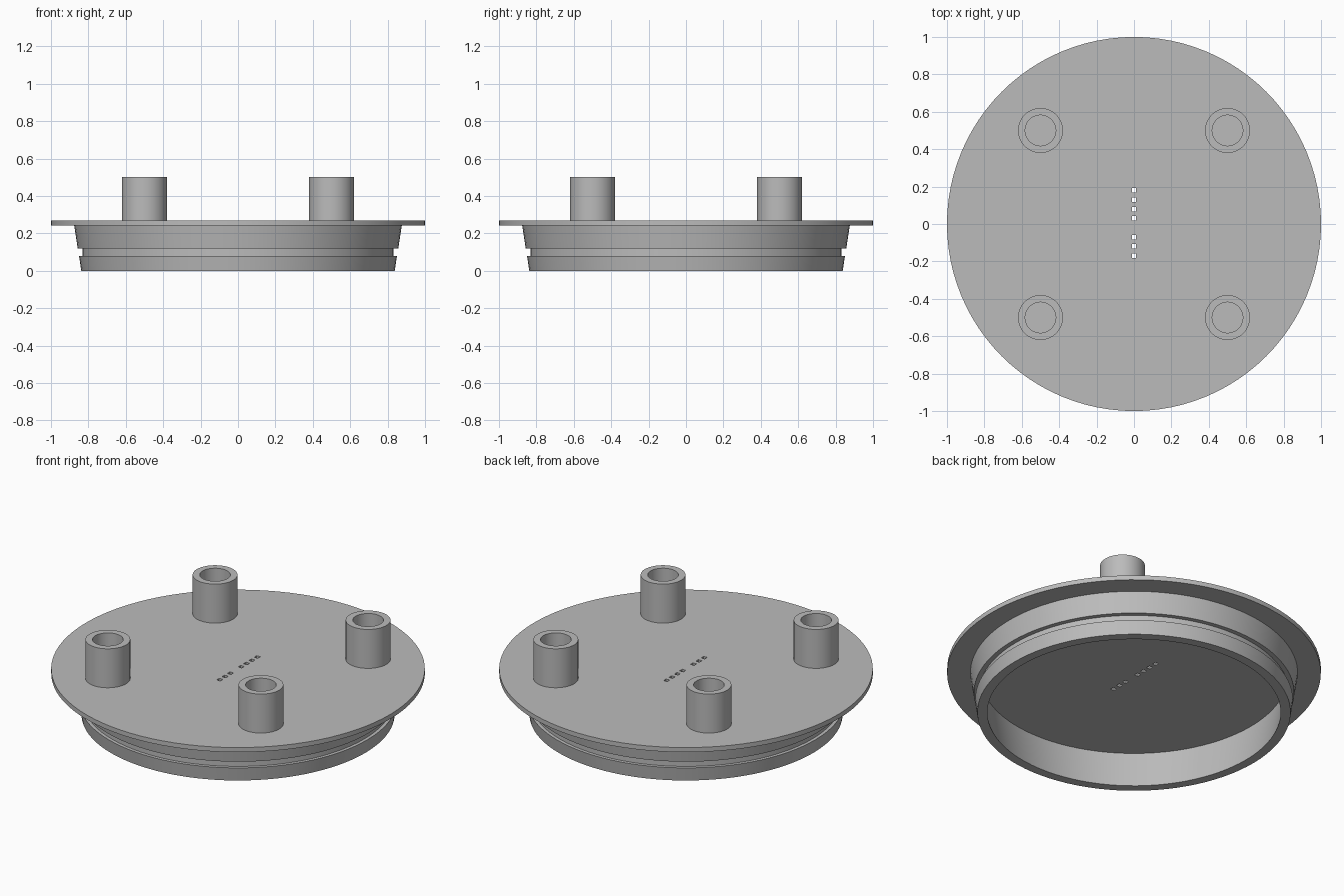
import bpy
import bmesh
from math import radians, tau
from mathutils import Matrix, Vector

if "Cube" in bpy.data.objects:
    bpy.data.objects.remove(bpy.data.objects["Cube"])

grey = bpy.data.materials.new("plain grey")
grey.use_nodes = True
colour = (0.5, 0.5, 0.5, 1)
grey.diffuse_color = colour
grey.node_tree.nodes["Principled BSDF"].inputs["Base Color"].default_value = colour


def add_object(name, bm):
    bmesh.ops.recalc_face_normals(bm, faces=bm.faces)
    mesh = bpy.data.meshes.new(name)
    bm.to_mesh(mesh)
    bm.free()
    mesh.materials.append(grey)
    obj = bpy.data.objects.new(name, mesh)
    bpy.context.collection.objects.link(obj)
    return obj


def lathe(name, profile, sides, centre=(0, 0)):
    """Spin an (r, z) profile into a round part."""
    bm = bmesh.new()
    verts = [bm.verts.new((r, 0, z)) for r, z in profile]
    edges = [bm.edges.new(pair) for pair in zip(verts, verts[1:])]
    bmesh.ops.spin(bm, geom=verts + edges, cent=(0, 0, 0), axis=(0, 0, 1),
                   angle=tau, steps=sides, use_merge=True)
    bmesh.ops.remove_doubles(bm, verts=bm.verts, dist=0.0001)
    bmesh.ops.translate(bm, verts=bm.verts, vec=Vector((*centre, 0)))
    obj = add_object(name, bm)
    bpy.ops.object.select_all(action="DESELECT")
    obj.select_set(True)
    bpy.context.view_layer.objects.active = obj
    bpy.ops.object.shade_smooth_by_angle(angle=radians(25))
    return obj


plate_top, flange_under, cavity_top, post_top = 0.27, 0.243, 0.22, 0.5

# Lid: flange, tapered plug with a seal groove, hollow underside
lid = lathe("lid", [
    (0, plate_top), (1, plate_top), (1, flange_under), (0.876, flange_under),
    (0.857, 0.12), (0.831, 0.12), (0.831, 0.08), (0.85, 0.08),
    (0.838, 0), (0.785, 0), (0.82, cavity_top), (0, cavity_top)], 96)

# Row of small square vent holes: three in front, four behind
bm = bmesh.new()
for i in range(8):
    if i != 3:
        place = Matrix.Translation((0, -0.17 + 0.05 * i, plate_top))
        bmesh.ops.create_cube(bm, size=1, matrix=place @ Matrix.Diagonal((0.024, 0.024, 0.3, 1)))
cutter = add_object("vent_cutter", bm)
cutter.hide_render = True
cut = lid.modifiers.new("vents", "BOOLEAN")
cut.operation = "DIFFERENCE"
cut.solver = "EXACT"
cut.object = cutter
bpy.context.view_layer.objects.active = lid
bpy.ops.object.modifier_move_to_index(modifier=cut.name, index=0)
bpy.ops.object.modifier_apply(modifier=cut.name)
bpy.data.objects.remove(cutter)

# Four hollow posts
for side, x in (("right", -0.5), ("left", 0.5)):
    for end, y in (("front", -0.5), ("back", 0.5)):
        lathe(f"{end}_{side}_post", [
            (0.12, plate_top), (0.12, post_top),
            (0.082, post_top), (0.082, plate_top)], 48, (x, y))
